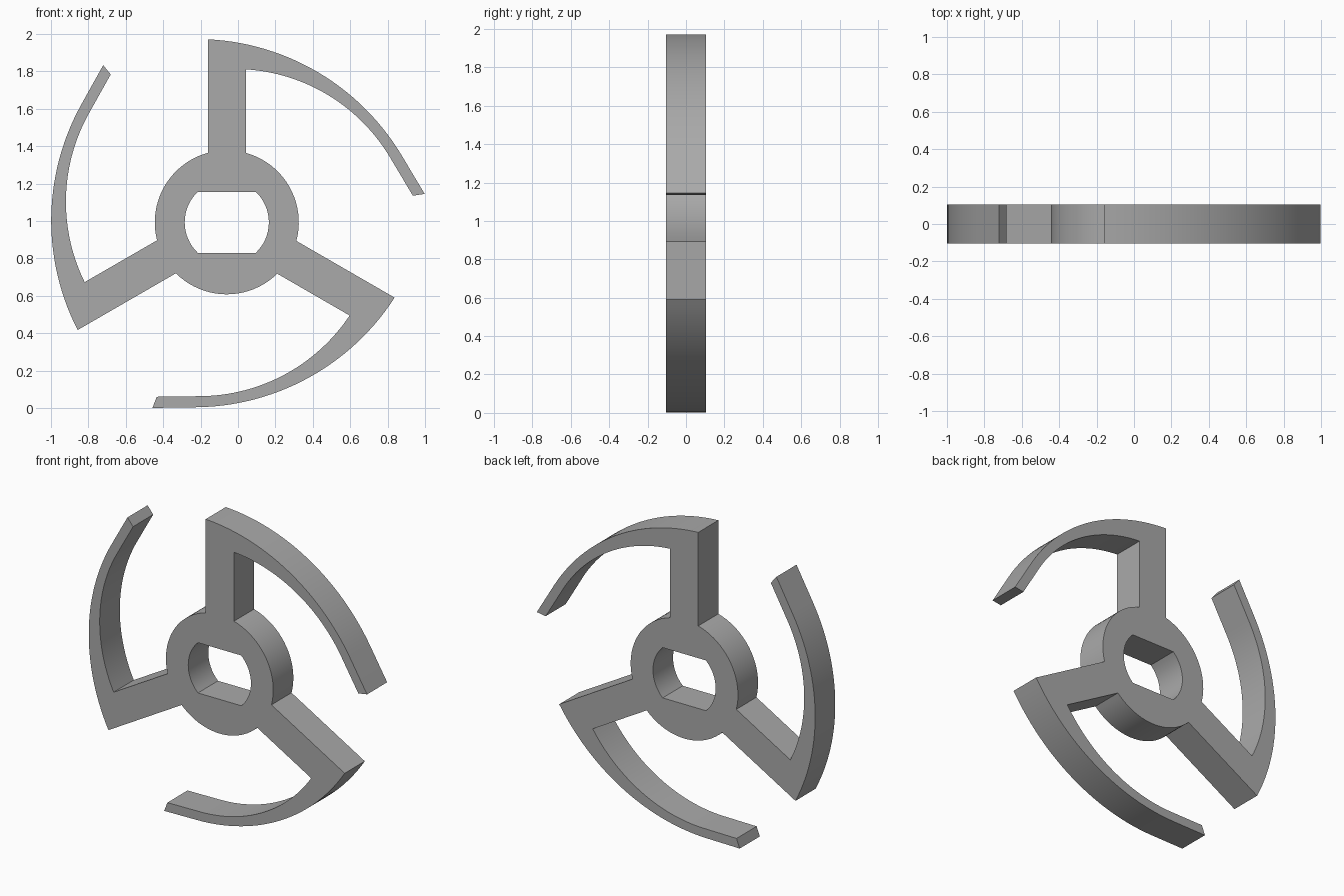
import bpy, bmesh
from math import cos, sin, acos, asin, atan2, radians, sqrt
from mathutils import Vector, Matrix

cube = bpy.data.objects.get("Cube")
if cube:
    bpy.data.objects.remove(cube, do_unlink=True)

CENTRE = Vector((-0.06, 0.993))
HALF_DEPTH = 0.103
HUB_R, HOLE_R, FLAT = 0.385, 0.225, 0.163
ARM_LEFT, ARM_RIGHT = -0.10, 0.103


def arc(centre, r, a0, a1, n):
    return [Vector((centre[0] + r * cos(a0 + (a1 - a0) * i / n),
                    centre[1] + r * sin(a0 + (a1 - a0) * i / n)))
            for i in range(n + 1)]


def blade_arc(centre, r, start_x):
    """Arc from the arm to where the straight blade tip begins."""
    return arc(centre, r, acos((start_x - centre[0]) / r), radians(31), 28)


# One arm with its curved blade, then the hub rim up to the next arm
outer = blade_arc((-0.163, -0.30), 1.28, ARM_LEFT)
inner = blade_arc((0.04, -0.15), 0.97, ARM_RIGHT)
tip = [Vector((1.058, 0.152)), Vector((0.995, 0.142))]
root = Vector((ARM_LEFT, sqrt(HUB_R ** 2 - ARM_LEFT ** 2)))
rim = arc((0, 0), HUB_R, acos(ARM_RIGHT / HUB_R),
          acos(ARM_LEFT / HUB_R) - radians(120), 20)[:-1]
sector = [root] + outer + tip + inner[::-1] + rim

outline = []
for k in range(3):
    turn = Matrix.Rotation(radians(-120 * k), 2)
    outline += [turn @ p for p in sector]

# Round shaft hole with two flats
a = asin(FLAT / HOLE_R)
hole = arc((0, 0), HOLE_R, -a, a, 16)
hole += [-p for p in hole]

# Fill the profile and extrude it through the depth
bm = bmesh.new()
edges = []
for loop in (outline, hole):
    vs = [bm.verts.new((p.x + CENTRE.x, -HALF_DEPTH, p.y + CENTRE.y)) for p in loop]
    edges += [bm.edges.new((v, vs[i - 1])) for i, v in enumerate(vs)]
bmesh.ops.triangle_fill(bm, edges=edges, use_beauty=True, normal=(0, -1, 0))
res = bmesh.ops.extrude_face_region(bm, geom=bm.faces[:], use_keep_orig=True)
bmesh.ops.translate(bm, vec=(0, 2 * HALF_DEPTH, 0),
                    verts=[g for g in res["geom"] if isinstance(g, bmesh.types.BMVert)])
bmesh.ops.recalc_face_normals(bm, faces=bm.faces[:])
mesh = bpy.data.meshes.new("three_arm_rotor")
bm.to_mesh(mesh)
bm.free()

grey = bpy.data.materials.new("plain_grey")
grey.use_nodes = True
colour = (0.40, 0.40, 0.40, 1)
grey.diffuse_color = colour
grey.node_tree.nodes["Principled BSDF"].inputs["Base Color"].default_value = colour
mesh.materials.append(grey)

rotor = bpy.data.objects.new("three_arm_rotor", mesh)
bpy.context.collection.objects.link(rotor)
bpy.context.view_layer.objects.active = rotor
rotor.select_set(True)
bpy.ops.object.shade_smooth_by_angle(angle=radians(20))
